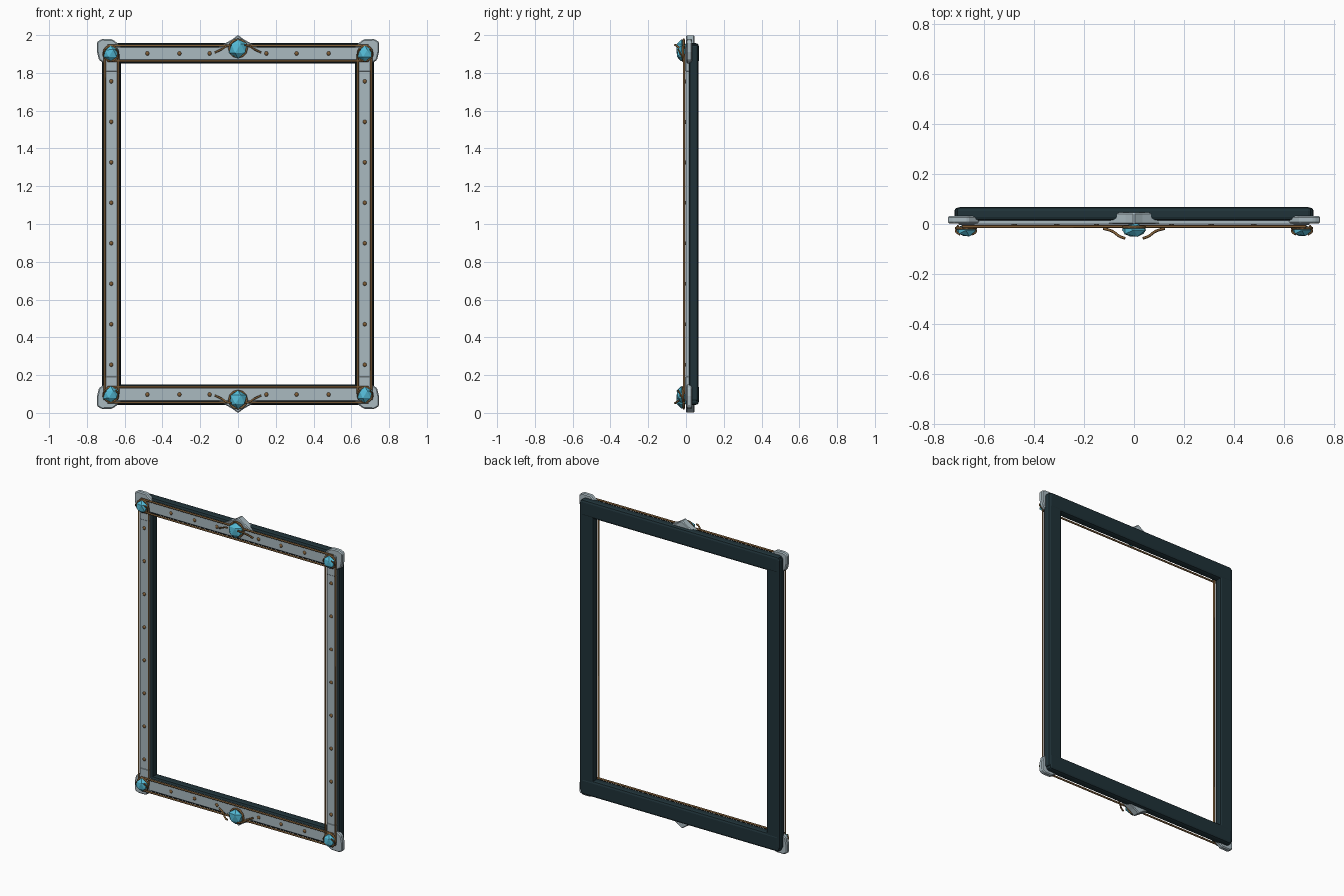
import bpy, bmesh, math, random
from mathutils import Vector

if "Cube" in bpy.data.objects:
    bpy.data.objects.remove(bpy.data.objects["Cube"])

random.seed(4)
MID = 1.0  # height of the horizontal mirror plane


def material(name, rgb):
    m = bpy.data.materials.new(name)
    m.diffuse_color = (*rgb, 1)
    m.use_nodes = True
    m.node_tree.nodes["Principled BSDF"].inputs["Base Color"].default_value = m.diffuse_color
    return m


DARK = material("dark_teal", (0.014, 0.032, 0.04))
PALE = material("pale_metal", (0.40, 0.49, 0.53))
BRONZE = material("bronze", (0.22, 0.115, 0.04))
CRYSTAL = material("blue_crystal", (0.09, 0.50, 0.68))


def finish(bm, name, mat, bevel=0, segments=1):
    bmesh.ops.recalc_face_normals(bm, faces=bm.faces)
    me = bpy.data.meshes.new(name)
    bm.to_mesh(me)
    bm.free()
    me.materials.append(mat)
    ob = bpy.data.objects.new(name, me)
    bpy.context.collection.objects.link(ob)
    if bevel:
        mod = ob.modifiers.new("bevel", 'BEVEL')
        mod.width, mod.segments = bevel, segments
    return ob


def box(name, lo, hi, mat, bevel=0, segments=1):
    bm = bmesh.new()
    bmesh.ops.create_cube(bm, size=1)
    for v in bm.verts:
        v.co = Vector([a + (b - a) * (c + 0.5) for a, b, c in zip(lo, hi, v.co)])
    return finish(bm, name, mat, bevel, segments)


def plate(name, pts, y0, y1, mat, bevel):
    # extrude an x-z outline through the depth
    bm = bmesh.new()
    f = bm.faces.new([bm.verts.new((x, y0, z)) for x, z in pts])
    ext = bmesh.ops.extrude_face_region(bm, geom=[f])["geom"]
    bmesh.ops.translate(bm, vec=(0, y1 - y0, 0),
                        verts=[g for g in ext if isinstance(g, bmesh.types.BMVert)])
    return finish(bm, name, mat, bevel)


def wire(name, pts, r, smooth=False, cyclic=False):
    cu = bpy.data.curves.new(name, 'CURVE')
    cu.dimensions = '3D'
    cu.bevel_depth, cu.bevel_resolution, cu.use_fill_caps = r, 1, True
    if smooth:
        sp = cu.splines.new('BEZIER')
        sp.bezier_points.add(len(pts) - 1)
        for b, p in zip(sp.bezier_points, pts):
            b.co = p
            b.handle_left_type = b.handle_right_type = 'AUTO'
        sp.resolution_u = 5
    else:
        sp = cu.splines.new('POLY')
        sp.points.add(len(pts) - 1)
        for b, p in zip(sp.points, pts):
            b.co = (*p, 1)
    sp.use_cyclic_u = cyclic
    cu.materials.append(BRONZE)
    ob = bpy.data.objects.new(name, cu)
    bpy.context.collection.objects.link(ob)
    return ob


def gem(name, x, y, z, r, depth):
    # irregular flattened faceted stone
    bm = bmesh.new()
    bmesh.ops.create_icosphere(bm, subdivisions=1, radius=1)
    for v in bm.verts:
        k = random.uniform(0.92, 1.08)
        v.co = Vector((x + v.co.x * r * k, y + v.co.y * depth * k, z + v.co.z * r * k))
    return finish(bm, name, CRYSTAL)


def rivet(x, z):
    bm = bmesh.new()
    bmesh.ops.create_uvsphere(bm, u_segments=10, v_segments=6, radius=0.011)
    for v in bm.verts:
        v.co = Vector((x + v.co.x, -0.002 + v.co.y * 0.7, z + v.co.z))
    for f in bm.faces:
        f.smooth = True
    finish(bm, "rivet", BRONZE)


def span(a, b):
    return min(a, b), max(a, b)


# side rails: dark beam, pale facing, edging wires and rivets
for s in (-1, 1):
    x0, x1 = span(s * 0.62, s * 0.72)
    box("side_beam", (x0, 0.016, 0.06), (x1, 0.066, 1.95), DARK, 0.014, 2)
    x0, x1 = span(s * 0.638, s * 0.704)
    box("side_facing", (x0, -0.002, 0.19), (x1, 0.022, 1.81), PALE, 0.003)
    for x in (0.634, 0.706):
        wire("side_edging", [(s * x, -0.010, 0.10), (s * x, -0.010, 1.90)], 0.006)
    for i in range(8):
        rivet(s * 0.671, 0.255 + i * 0.2143)

# top and bottom rails
for t in (-1, 1):
    z0, z1 = span(MID + t * 0.85, MID + t * 0.957)
    box("cross_beam", (-0.712, 0.014, z0), (0.712, 0.068, z1), DARK, 0.015, 2)
    z0, z1 = span(MID + t * 0.868, MID + t * 0.938)
    box("cross_facing", (-0.66, -0.002, z0), (0.66, 0.022, z1), PALE, 0.003)
    for z in (0.863, 0.944):
        wire("cross_edging", [(-0.69, -0.010, MID + t * z), (0.69, -0.010, MID + t * z)], 0.006)

    # pointed centre plate with its stone
    half = [(0.035, 0.975), (0.072, 0.955), (0.105, 0.938), (0.06, 0.885)]
    outline = [(0, 1.0)] + half + [(-x, z) for x, z in reversed(half)]
    plate("centre_plate", [(x, MID + t * z) for x, z in outline], -0.001, 0.046, PALE, 0.005)
    gem("centre_gem", 0, -0.024, MID + t * 0.93, 0.051, 0.03)
    wire("centre_setting", [(0.047 * math.cos(a * math.pi / 6), -0.012,
                             MID + t * 0.93 + 0.047 * math.sin(a * math.pi / 6))
                            for a in range(12)], 0.006, cyclic=True)

    for s in (-1, 1):
        # curled claws beside the centre stone
        wire("centre_claw", [(s * 0.122, -0.018, MID + t * 0.908),
                             (s * 0.085, -0.030, MID + t * 0.926),
                             (s * 0.060, -0.048, MID + t * 0.942),
                             (s * 0.036, -0.058, MID + t * 0.948)], 0.0055, smooth=True)
        for x in (0.15, 0.31, 0.48):
            rivet(s * x, MID + t * 0.903)

        # corner guard, facing tab and set stone
        pts = [(0.746, 0.965), (0.722, 0.979), (0.665, 0.978), (0.622, 0.945),
               (0.622, 0.875), (0.655, 0.853), (0.708, 0.850), (0.736, 0.868), (0.746, 0.91)]
        plate("corner_guard", [(s * x, MID + t * z) for x, z in pts], 0.002, 0.033, PALE, 0.006)
        x0, x1 = span(s * 0.638, s * 0.704)
        z0, z1 = span(MID + t * 0.806, MID + t * 0.938)
        box("corner_facing", (x0, -0.004, z0), (x1, 0.022, z1), PALE, 0.003)
        gx, gz = s * 0.673, MID + t * 0.903
        gem("corner_gem", gx, -0.026, gz, 0.043, 0.026)
        wire("corner_setting", [(gx + 0.039 * math.cos(a * math.pi / 6), -0.016,
                                 gz + 0.039 * math.sin(a * math.pi / 6))
                                for a in range(12)], 0.006, cyclic=True)
        for d in (-1, 1):
            wire("corner_claw", [(gx + d * 0.034, -0.014, gz - 0.028),
                                 (gx + d * 0.040, -0.030, gz),
                                 (gx + d * 0.026, -0.042, gz + 0.022)], 0.004, smooth=True)
